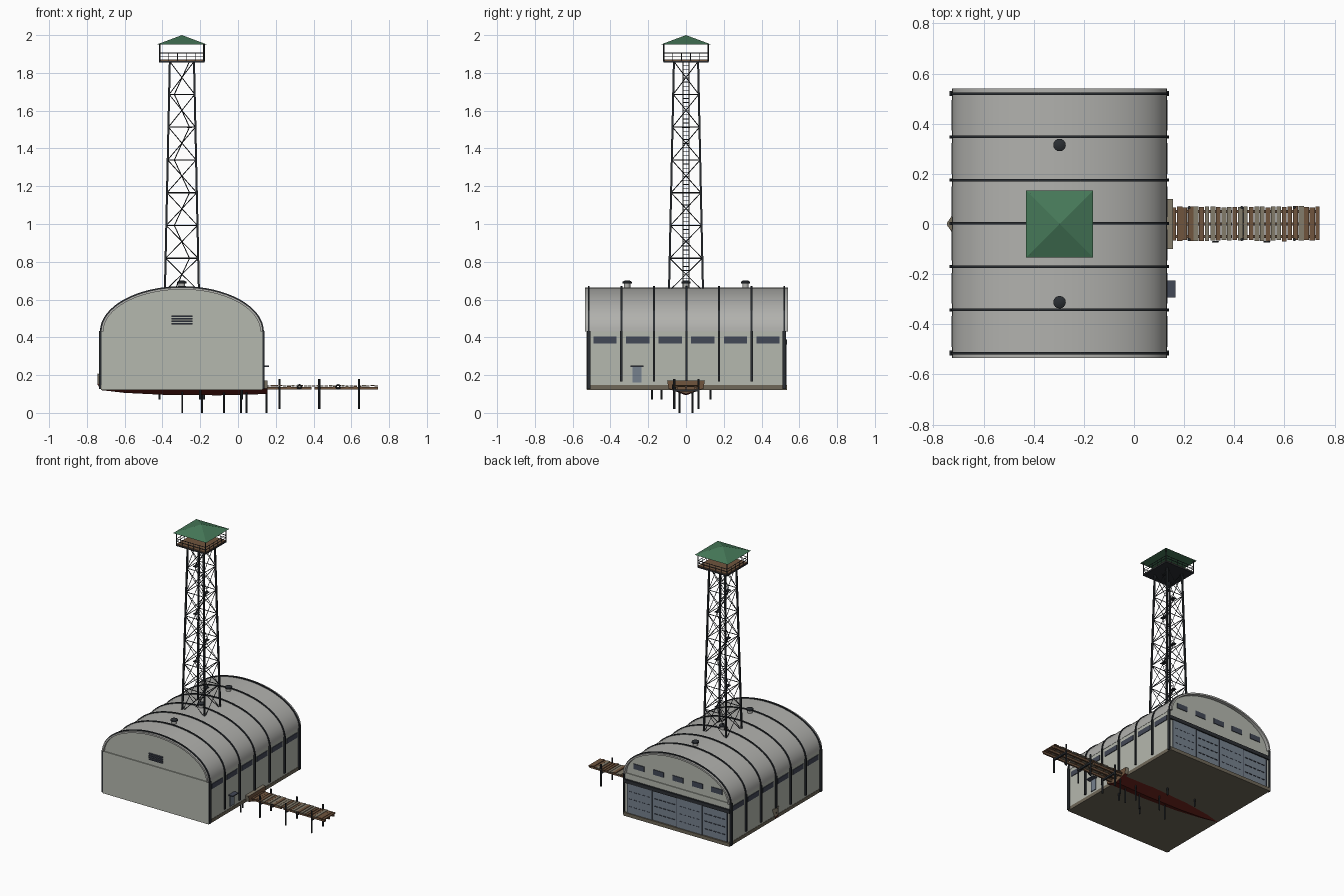
import bpy, bmesh, math, random
from mathutils import Vector

random.seed(4)
if "Cube" in bpy.data.objects:
    bpy.data.objects.remove(bpy.data.objects["Cube"])


def material(name, *rgb):
    m = bpy.data.materials.new(name)
    m.use_nodes = True
    m.diffuse_color = (*rgb, 1)
    m.node_tree.nodes["Principled BSDF"].inputs["Base Color"].default_value = (*rgb, 1)
    return m


ROOF = material("roof grey", .44, .44, .42)
WALL = material("wall grey", .46, .48, .425)
STEEL = material("dark steel", .023, .027, .032)
GLASS = material("window slate", .055, .065, .093)
DOOR = material("door blue grey", .18, .22, .27)
GREEN = material("roof green", .061, .188, .098)
RED = material("hull red", .127, .014, .01)
BROWN = material("wood brown", .162, .089, .048)
TAN = material("weathered wood", .23, .2, .145)
FLOOR = material("floor brown", .156, .136, .098)

CX, HALF = -.297, .428          # hangar centre line and half width
EAVE, RISE = .43, .235          # arch springing height and rise
FLOOR_Z, WALL_Y = .125, .525


def finish(bm, name, *mats, smooth=False):
    bmesh.ops.recalc_face_normals(bm, faces=bm.faces)
    mesh = bpy.data.meshes.new(name)
    bm.to_mesh(mesh)
    bm.free()
    for m in mats:
        mesh.materials.append(m)
    ob = bpy.data.objects.new(name, mesh)
    bpy.context.collection.objects.link(ob)
    if smooth:
        bpy.ops.object.select_all(action='DESELECT')
        ob.select_set(True)
        bpy.context.view_layer.objects.active = ob
        bpy.ops.object.shade_smooth_by_angle(angle=math.radians(30))
    return ob


def box(bm, x0, x1, y0, y1, z0, z1, mat=0):
    vs = bmesh.ops.create_cube(bm, size=1)["verts"]
    for v in vs:
        v.co = Vector(((x0, x1)[v.co.x > 0], (y0, y1)[v.co.y > 0], (z0, z1)[v.co.z > 0]))
    for f in vs[0].link_faces[:] + vs[-1].link_faces[:]:
        f.material_index = mat


def beam(bm, a, b, r, sides=4, r2=None):
    a, b = Vector(a), Vector(b)
    vs = bmesh.ops.create_cone(bm, cap_ends=True, segments=sides, radius1=r,
                               radius2=r if r2 is None else r2, depth=(b - a).length)["verts"]
    turn = (b - a).to_track_quat('Z', 'Y')
    for v in vs:
        v.co = turn @ v.co + (a + b) / 2


def arch(grow, n=32):
    return [(CX - (HALF + grow) * math.cos(math.pi * i / n),
             EAVE + (RISE + grow) * math.sin(math.pi * i / n)) for i in range(n + 1)]


def extrude_profile(bm, pts, y0, y1):
    f = bm.faces.new([bm.verts.new((x, y0, z)) for x, z in pts])
    new = bmesh.ops.extrude_face_region(bm, geom=[f])["geom"]
    bmesh.ops.translate(bm, vec=(0, y1 - y0, 0),
                        verts=[v for v in new if isinstance(v, bmesh.types.BMVert)])


def arch_band(bm, inner, outer, y0, y1):
    a, b = arch(inner), arch(outer)
    rows = [[bm.verts.new((x, y, z)) for x, z in p]
            for p, y in ((a, y0), (b, y0), (b, y1), (a, y1))]
    for k in range(4):
        p, q = rows[k], rows[(k + 1) % 4]
        for i in range(len(p) - 1):
            bm.faces.new((p[i], p[i + 1], q[i + 1], q[i]))
    for i in (0, -1):
        bm.faces.new([r[i] for r in rows])


# Hangar shell: floor, lower walls, gables, arched roof
bm = bmesh.new()
box(bm, CX - HALF, CX + HALF, -WALL_Y, .536, FLOOR_Z - .003, .147)
finish(bm, "floor_slab", FLOOR)
bm = bmesh.new()
box(bm, CX - HALF + .002, CX + HALF - .002, -WALL_Y - .002, WALL_Y - .004, FLOOR_Z, EAVE)
extrude_profile(bm, arch(-.006), -.52, .515)
finish(bm, "walls", WALL)
bm = bmesh.new()
arch_band(bm, -.012, 0, -.535, .54)
finish(bm, "arched_roof", ROOF, smooth=True)

# Steel ribs over the roof, with wall columns below them
rib_ys = [-.515 + i * .1725 for i in range(7)]
bm = bmesh.new()
for y in rib_ys:
    arch_band(bm, -.003, .006, y - .005, y + .005)
finish(bm, "roof_ribs", STEEL, smooth=True)
bm = bmesh.new()
for i, y in enumerate(rib_ys):
    w, z = (.01, FLOOR_Z + .002) if i in (0, 6) else (.006, .165)
    for s in (-1, 1):
        face = CX + s * HALF
        box(bm, min(face, face + s * .008) - .002, max(face, face + s * .008) + .002 * (s < 0),
            y - w, y + w, z, EAVE + .004)
finish(bm, "wall_columns", STEEL)

# Side windows between the columns
bm = bmesh.new()
for y in rib_ys[:-1]:
    for s in (-1, 1):
        face = CX + s * HALF
        box(bm, face - .003, face + .003, y + .025, y + .148, .368, .404)
finish(bm, "side_windows", GLASS)

# Side door and canopy
bm = bmesh.new()
face = CX + HALF
box(bm, face - .003, face + .004, -.282, -.236, .16, .243)
box(bm, face - .003, .165, -.294, -.226, .243, .25, 1)
finish(bm, "side_door", DOOR, GLASS)

# Front louvre
bm = bmesh.new()
for i in range(4):
    z = .467 + i * .0135
    box(bm, -.352, -.24, -.528, -.519, z, z + .008)
finish(bm, "front_louvre", GLASS)

# Back gable windows, door beam and sliding doors
bm = bmesh.new()
for i in range(-2, 3):
    x = CX + i * .157
    box(bm, x - .043, x + .043, .512, .52, .475, .512)
finish(bm, "back_windows", GLASS)
bm = bmesh.new()
box(bm, CX - HALF, CX + HALF, .515, .534, .362, .388)
finish(bm, "door_beam", STEEL)
bm = bmesh.new()
panel = .81 / 4
for i in range(4):
    x = CX - .405 + i * panel
    box(bm, x + .002, x + panel - .002, .515, .525 + .004 * (i % 2), .147, .362)
    box(bm, x - .002, x + .002, .515, .531, .147, .362, 1)
    for row in range(3):
        z = .195 + row * .055
        for k in range(5):
            xk = x + .02 + k * .035
            box(bm, xk, xk + .022, .52, .531, z, z + .004, 1)
finish(bm, "sliding_doors", DOOR, GLASS)

# Roof ventilators
for y in (-.312, 0, .315):
    bm = bmesh.new()
    beam(bm, (CX, y, .655), (CX, y, .685), .017, 16)
    finish(bm, "vent_pipe", ROOF, smooth=True)
    bm = bmesh.new()
    beam(bm, (CX, y, .685), (CX, y, .694), .025, 16)
    beam(bm, (CX, y, .694), (CX, y, .701), .025, 16, .012)
    finish(bm, "vent_cap", STEEL, smooth=True)

# Boat hull lying through the floor: x, top half width, chine half width, keel, chine, top
stations = [(.155, .1, .092, .1, .128, .172), (-.1, .1, .09, .093, .127, .17),
            (-.4, .085, .07, .096, .126, .17), (-.6, .065, .04, .106, .126, .18),
            (-.72, .042, .012, .12, .128, .2), (-.745, .006, .003, .15, .16, .21)]
bm = bmesh.new()
rings = [[bm.verts.new((x, y, z)) for y, z in ((-t, top), (-c, ch), (0, k), (c, ch), (t, top))]
         for x, t, c, k, ch, top in stations]
for p, q in zip(rings, rings[1:]):
    for i in range(5):
        f = bm.faces.new((p[i], p[(i + 1) % 5], q[(i + 1) % 5], q[i]))
        f.material_index = 0 if i in (1, 2) else 1
bm.faces.new(rings[0]).material_index = 2
bm.faces.new(rings[-1]).material_index = 1
finish(bm, "boat_hull", RED, TAN, BROWN)

# Piles under the hull and beside it
bm = bmesh.new()
for i, x in enumerate((-.295, -.19, -.075, .015, .045, .15)):
    y = -.035 if i % 2 == 0 else .035
    beam(bm, (x, y, 0), (x, y, .12), .005, 8)
for x, y in ((-.415, .13), (-.2, -.18), (.02, -.13), (-.18, .13)):
    beam(bm, (x, y, .07), (x, y, .125), .006, 8)
finish(bm, "piles", STEEL)

# Jetty: stringers, uneven planks, posts and fenders
bm = bmesh.new()
for y in (-.05, 0, .05):
    for x0, x1 in ((.135, .39), (.405, .74)):
        box(bm, x0, x1, y - .006, y + .006, .124, .138)
finish(bm, "jetty_stringers", BROWN)
bm = bmesh.new()
count = 27
pitch = (.745 - .15) / count
for i in range(count):
    x = .15 + i * pitch
    z = .138 + random.uniform(0, .004)
    box(bm, x, x + pitch * random.uniform(.75, .97), -.066 - random.uniform(-.003, .003),
        .068 + random.uniform(-.003, .003), z, z + .007, int(random.random() < .3))
finish(bm, "jetty_planks", TAN, BROWN)
bm = bmesh.new()
for x in (.22, .43, .64):
    for y in (-.062, .066):
        beam(bm, (x, y, .02), (x, y, .18), .006, 8)
    box(bm, x - .006, x + .006, -.066, .068, .112, .124)
finish(bm, "jetty_posts", STEEL)
for x in (.325, .53):
    bpy.ops.mesh.primitive_torus_add(location=(x, -.071, .138), rotation=(math.pi / 2, 0, 0),
                                     major_radius=.01, minor_radius=.004,
                                     major_segments=14, minor_segments=6)
    bpy.context.object.name = "jetty_fender"
    bpy.context.object.data.materials.append(STEEL)

# Lattice tower: legs, rings and cross braces
levels = [.645 + i * (1.86 - .645) / 7 for i in range(8)]


def corner(i, z):
    h = .09 + (.064 - .09) * (z - levels[0]) / (levels[-1] - levels[0])
    sx, sy = ((-1, -1), (1, -1), (1, 1), (-1, 1))[i % 4]
    return CX + sx * h, sy * h, z


bm = bmesh.new()
for i in range(4):
    beam(bm, corner(i, levels[0]), corner(i, levels[-1]), .0075)
    for z0, z1 in zip(levels, levels[1:]):
        beam(bm, corner(i, z0), corner(i + 1, z1), .0024)
        beam(bm, corner(i + 1, z0), corner(i, z1), .0024)
        beam(bm, corner(i, z1), corner(i + 1, z1), .003)
finish(bm, "tower_lattice", STEEL)

# Zigzag tower stairs with landings
bm = bmesh.new()
for i, (z0, z1) in enumerate(zip(levels, levels[1:])):
    s = 1 if i % 2 == 0 else -1
    for y in (-.016, .016):
        beam(bm, (CX - s * .04, y, z0), (CX + s * .04, y, z1), .0025)
    for k in range(1, 8):
        x, z = CX - s * .04 + s * .01 * k, z0 + (z1 - z0) * k / 8
        beam(bm, (x, -.016, z), (x, .016, z), .0018)
    box(bm, CX + s * .04 - .014, CX + s * .04 + .014, -.02, .02, z1 - .004, z1)
finish(bm, "tower_stairs", STEEL)

# Lookout platform, railing and green hipped roof
bm = bmesh.new()
box(bm, CX - .12, CX + .12, -.12, .12, 1.855, 1.864, 1)
box(bm, CX - .117, CX + .117, -.117, .117, 1.864, 1.87)
finish(bm, "lookout_deck", BROWN, STEEL)
bm = bmesh.new()
ends = [(CX + sx * .117, sy * .117) for sx, sy in ((-1, -1), (1, -1), (1, 1), (-1, 1))]
for i, (a, b) in enumerate(zip(ends, ends[1:] + ends[:1])):
    beam(bm, (*a, 1.86), (*a, 1.955), .004)
    for z in (1.888, 1.906):
        beam(bm, (*a, z), (*b, z), .0025)
    for k in range(1, 5):
        p = Vector(a).lerp(Vector(b), k / 5)
        beam(bm, (*p, 1.865), (*p, 1.906), .002)
finish(bm, "lookout_railing", STEEL)
bm = bmesh.new()
base = [bm.verts.new((CX + sx * .134, sy * .134, 1.95))
        for sx, sy in ((-1, -1), (1, -1), (1, 1), (-1, 1))]
peak = bm.verts.new((CX, 0, 2))
for i in range(4):
    bm.faces.new((base[i], base[(i + 1) % 4], peak))
bm.faces.new(base)
finish(bm, "lookout_roof", GREEN)
